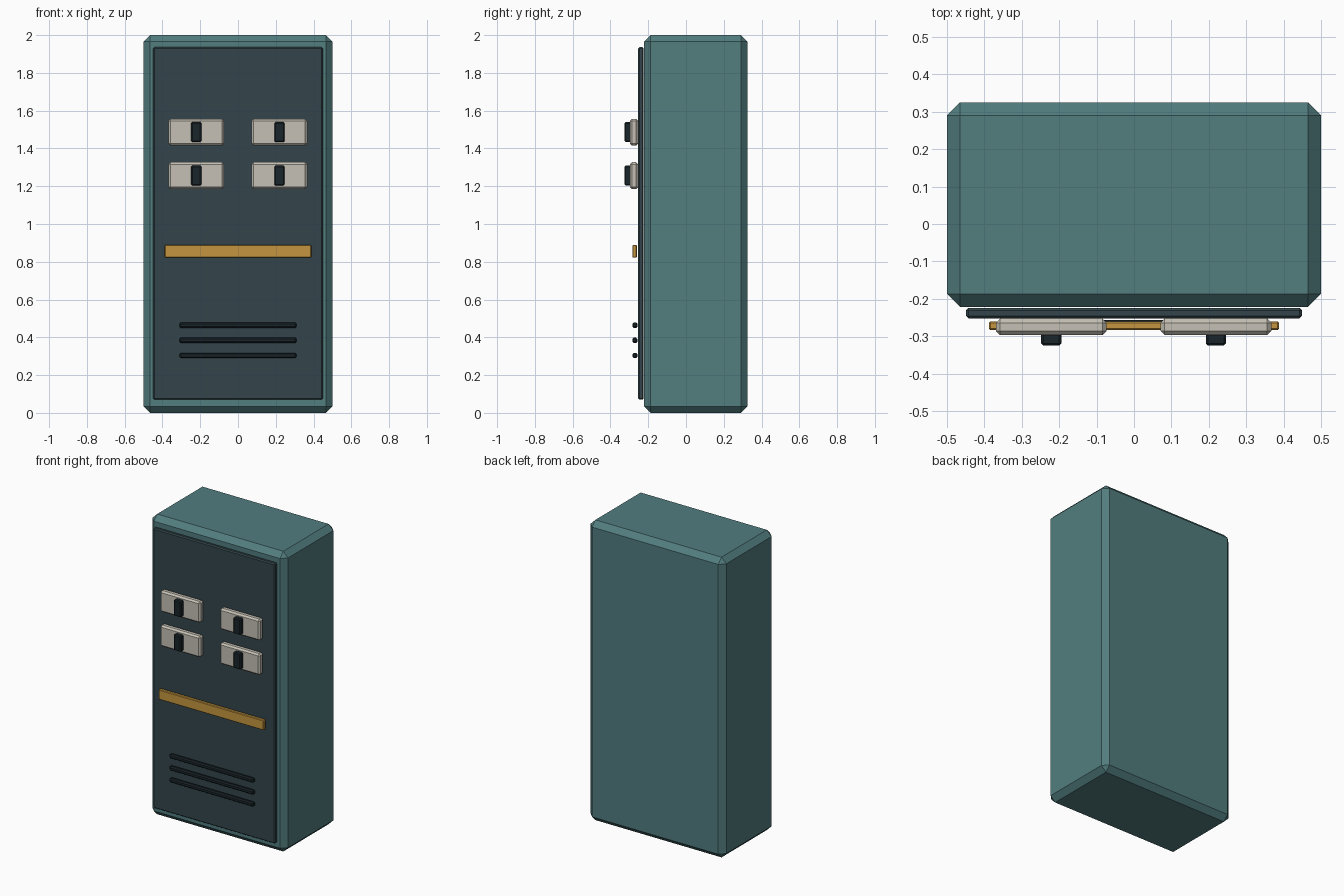
import bpy
import bmesh

if "Cube" in bpy.data.objects:
    bpy.data.objects.remove(bpy.data.objects["Cube"])


def material(name, rgb):
    m = bpy.data.materials.new(name)
    m.diffuse_color = (*rgb, 1.0)
    m.use_nodes = True
    m.node_tree.nodes["Principled BSDF"].inputs["Base Color"].default_value = m.diffuse_color
    return m


TEAL = material("teal_paint", (0.085, 0.205, 0.212))
SLATE = material("slate_panel", (0.033, 0.060, 0.070))
CREAM = material("cream_plastic", (0.56, 0.53, 0.46))
AMBER = material("amber_strip", (0.56, 0.30, 0.05))
BLACK = material("black_plastic", (0.010, 0.018, 0.023))


def box(name, x, y, z, mat, chamfer):
    """Chamfered box from (min, max) extents on each axis."""
    bm = bmesh.new()
    bmesh.ops.create_cube(bm, size=1.0)
    for v in bm.verts:
        for i, (lo, hi) in enumerate((x, y, z)):
            v.co[i] = lo if v.co[i] < 0 else hi
    bmesh.ops.bevel(bm, geom=bm.edges[:], offset=chamfer, segments=1,
                    affect='EDGES')
    mesh = bpy.data.meshes.new(name)
    bm.to_mesh(mesh)
    bm.free()
    mesh.materials.append(mat)
    obj = bpy.data.objects.new(name, mesh)
    bpy.context.collection.objects.link(obj)
    return obj


# Cabinet and raised front panel
box("cabinet", (-0.5, 0.5), (-0.222, 0.325), (0.0, 2.0), TEAL, 0.035)
box("front_panel", (-0.449, 0.449), (-0.253, -0.224), (0.07, 1.936), SLATE, 0.007)

# Four switches: a cream plate with a dark lever
for row, z in (("upper", 1.486), ("lower", 1.256)):
    for side, cx in (("left", -0.221), ("right", 0.219)):
        box(f"{row}_{side}_switch_plate", (cx - 0.148, cx + 0.148),
            (-0.297, -0.253), (z - 0.071, z + 0.071), CREAM, 0.011)
        box(f"{row}_{side}_switch_lever", (cx - 0.027, cx + 0.027),
            (-0.325, -0.288), (z - 0.053, z + 0.053), BLACK, 0.006)

# Amber strip across the middle
box("accent_strip", (-0.388, 0.388), (-0.284, -0.260), (0.822, 0.889), AMBER, 0.004)

# Vent bars near the bottom
for i in range(3):
    z = 0.304 + 0.08 * i
    box(f"vent_bar_{i + 1}", (-0.31, 0.31), (-0.284, -0.257),
        (z - 0.014, z + 0.014), BLACK, 0.007)
